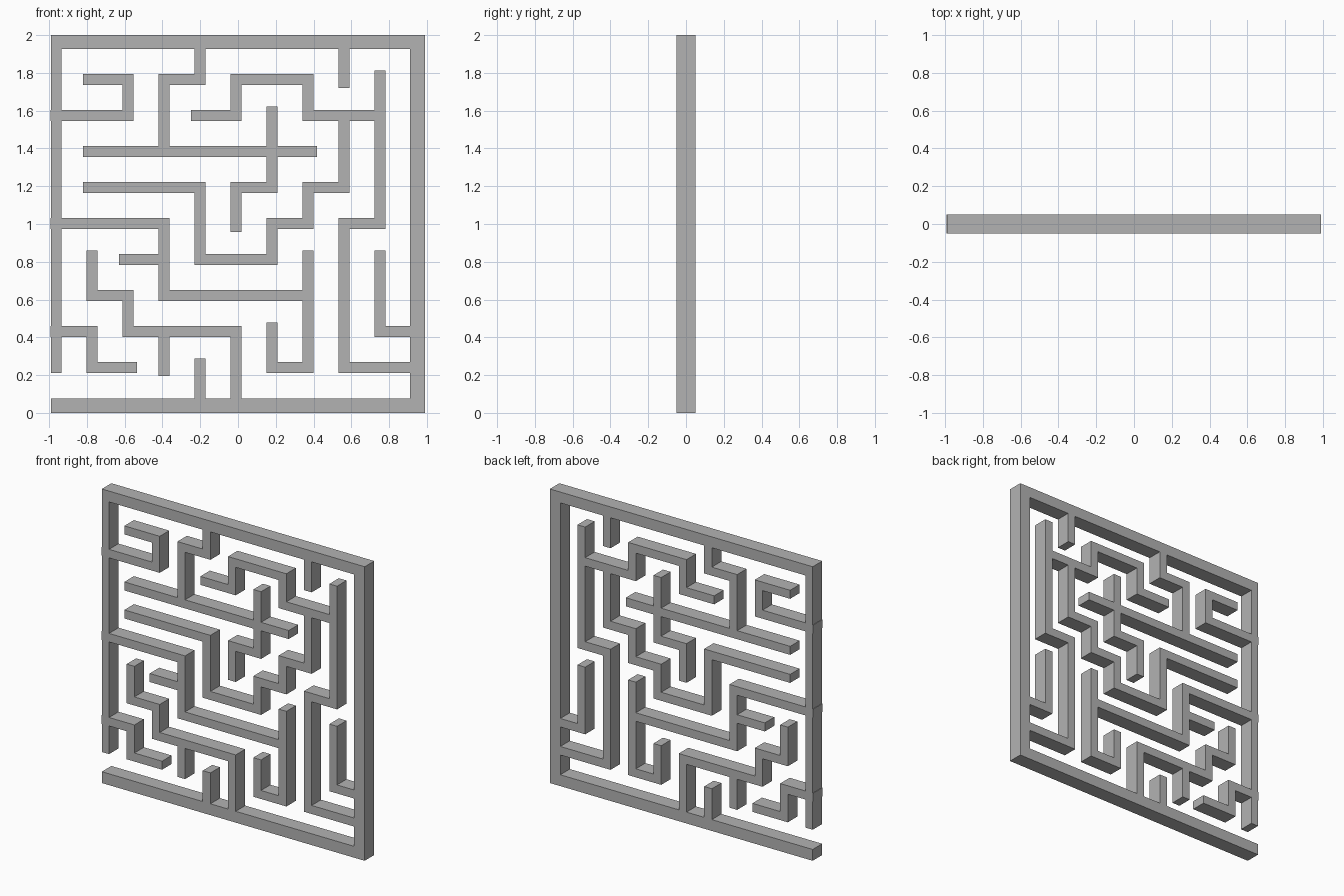
import bpy
import bmesh
from collections import Counter

cube = bpy.data.objects.get("Cube")
if cube:
    bpy.data.objects.remove(cube, do_unlink=True)

PITCH, HALF, DEPTH = 0.1906, 0.029, 0.051
FREE = 0.0465          # open wall ends reach a little further
EDGE = 0.989

# Wall runs on a ten by ten grid: start column, start row, then moves
RUNS = [
    (1, 9, "R D LL"), (4, 10, "D L DD"), (8, 10, "D"), (1, 7, "RRRRRR"),
    (4, 8, "R U RR D RR"), (9, 9, "DDDD L DDDD RR"),
    (8, 8, "DD L D L D LL UU LLL"), (6, 8, "DD L D"),
    (0, 5, "RRR DD RRRR"), (2, 4, "R"), (7, 4, "DDD L U"),
    (9, 4, "DD R"), (1, 4, "D R D RRR DD"), (3, 2, "D"),
    (0, 2, "R D R"), (4, 0, "U"),
]
STEP = {"R": (1, 0), "L": (-1, 0), "U": (0, 1), "D": (0, -1)}


def place(node):
    return -0.9635 + PITCH * node[0], 0.05 + PITCH * node[1]


# Split the runs into unit links and count how many meet at each node
links = []
for col, row, moves in RUNS:
    here = (col, row)
    for move in moves.replace(" ", ""):
        there = (here[0] + STEP[move][0], here[1] + STEP[move][1])
        links.append(tuple(sorted((here, there))))
        here = there
degree = Counter(node for link in links for node in link)


def reach(node):
    on_frame = node[0] in (0, 10) or node[1] in (0, 10)
    return FREE if degree[node] == 1 and not on_frame else HALF


# Outer frame with the entrance gap at lower left
rects = [
    (-EDGE, EDGE, 0, 0.077),
    (-EDGE, EDGE, 1.926, 2),
    (0.91, EDGE, 0, 2),
    (-EDGE, -0.9345, 0.211, 2),
]

# Inner walls
for a, b in links:
    (xa, za), (xb, zb) = place(a), place(b)
    if a[1] == b[1]:
        rects.append((xa - reach(a), xb + reach(b), za - HALF, za + HALF))
    else:
        rects.append((xa - HALF, xa + HALF, za - reach(a), zb + reach(b)))
rects = [tuple(round(v, 4) for v in r) for r in rects]

# Merge all rectangles into one flat sheet, then extrude it to depth
xs = sorted({v for r in rects for v in r[:2]})
zs = sorted({v for r in rects for v in r[2:]})
bm = bmesh.new()
points = {}


def point(x, z):
    if (x, z) not in points:
        points[x, z] = bm.verts.new((x, -DEPTH, z))
    return points[x, z]


for x0, x1 in zip(xs, xs[1:]):
    for z0, z1 in zip(zs, zs[1:]):
        if any(r[0] <= x0 and x1 <= r[1] and r[2] <= z0 and z1 <= r[3] for r in rects):
            bm.faces.new([point(x0, z0), point(x1, z0), point(x1, z1), point(x0, z1)])

sheet = bm.faces[:]
extruded = bmesh.ops.extrude_face_region(bm, geom=sheet, use_keep_orig=True)
moved = [g for g in extruded["geom"] if isinstance(g, bmesh.types.BMVert)]
bmesh.ops.translate(bm, verts=moved, vec=(0, 2 * DEPTH, 0))
bmesh.ops.recalc_face_normals(bm, faces=bm.faces)

mesh = bpy.data.meshes.new("maze_walls")
bm.to_mesh(mesh)
bm.free()
maze = bpy.data.objects.new("maze_walls", mesh)
bpy.context.collection.objects.link(maze)

# Plain grey finish
grey = bpy.data.materials.new("plain_grey")
grey.use_nodes = True
grey.diffuse_color = (0.45, 0.45, 0.45, 1)
grey.node_tree.nodes["Principled BSDF"].inputs["Base Color"].default_value = (0.45, 0.45, 0.45, 1)
mesh.materials.append(grey)
